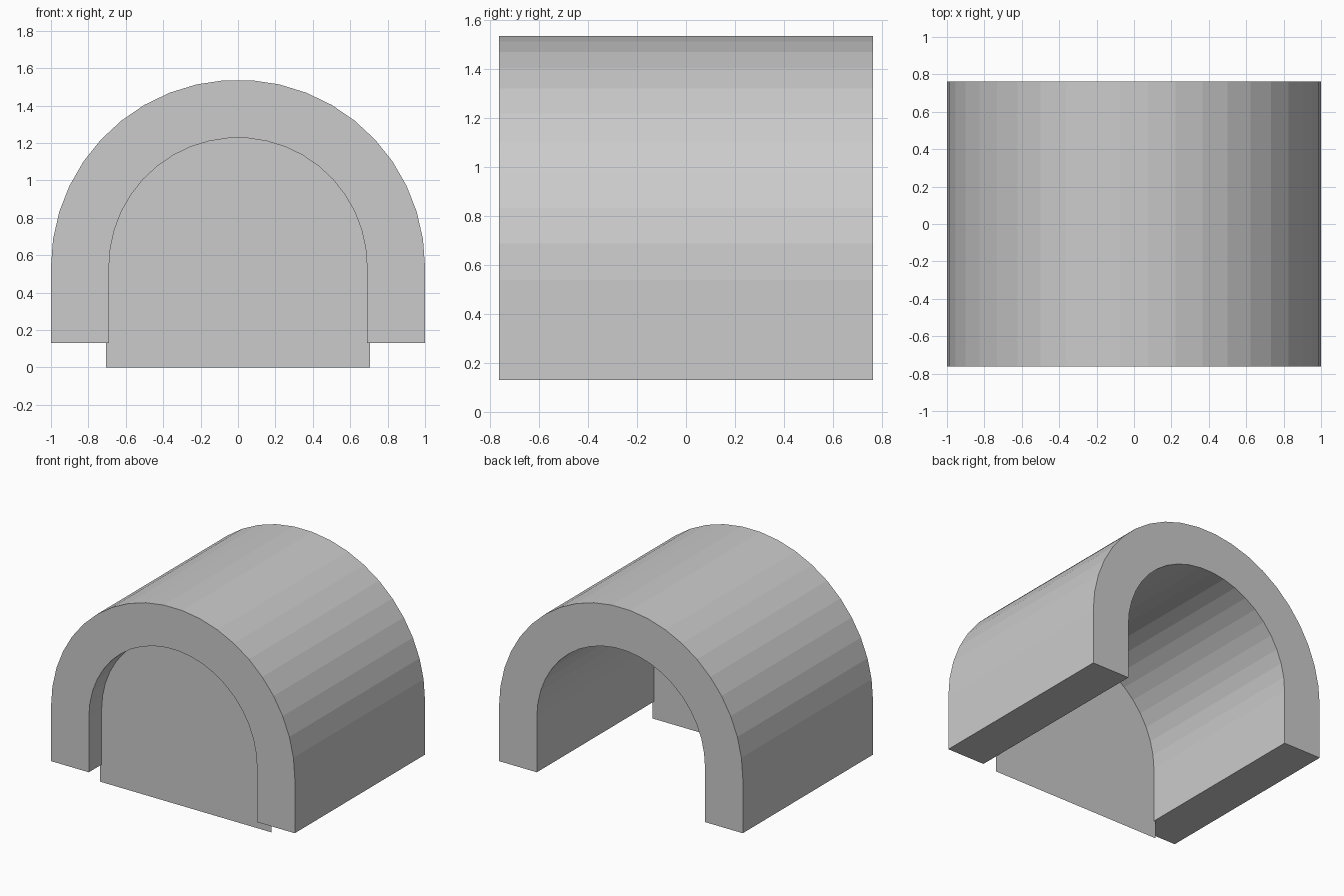
import bpy, bmesh
from math import sin, cos, pi

if "Cube" in bpy.data.objects:
    bpy.data.objects.remove(bpy.data.objects["Cube"])

HALF_DEPTH = 0.763
SPRING_Z = 0.538   # height where the curve starts
SEGMENTS = 21


def arch_profile(radius, base_z):
    """Left-to-right outline: straight leg, half circle, straight leg."""
    arc = [(-radius * cos(pi * i / SEGMENTS), SPRING_Z + radius * sin(pi * i / SEGMENTS))
           for i in range(SEGMENTS + 1)]
    return [(-radius, base_z)] + arc + [(radius, base_z)]


def make_object(name, bm):
    mesh = bpy.data.meshes.new(name)
    bm.to_mesh(mesh)
    bm.free()
    obj = bpy.data.objects.new(name, mesh)
    bpy.context.collection.objects.link(obj)
    return obj


# Vaulted tunnel shell: band between two arch outlines, extruded along y
bm = bmesh.new()
outer, inner = [[bm.verts.new((x, -HALF_DEPTH, z)) for x, z in arch_profile(r, 0.13)]
                for r in (1.0, 0.69)]
for i in range(len(outer) - 1):
    bm.faces.new((outer[i], inner[i], inner[i + 1], outer[i + 1]))
ext = bmesh.ops.extrude_face_region(bm, geom=bm.faces[:], use_keep_orig=True)
moved = [v for v in ext["geom"] if isinstance(v, bmesh.types.BMVert)]
bmesh.ops.translate(bm, verts=moved, vec=(0, 2 * HALF_DEPTH, 0))
bmesh.ops.recalc_face_normals(bm, faces=bm.faces[:])
make_object("arch_shell", bm)

# Thin flat panel closing the opening, set back from the front
bm = bmesh.new()
bm.faces.new([bm.verts.new((x, -0.613, z)) for x, z in reversed(arch_profile(0.705, 0.0))])
bm.normal_update()
if bm.faces[:][0].normal.y > 0:
    bmesh.ops.reverse_faces(bm, faces=bm.faces[:])
make_object("door_panel", bm)
